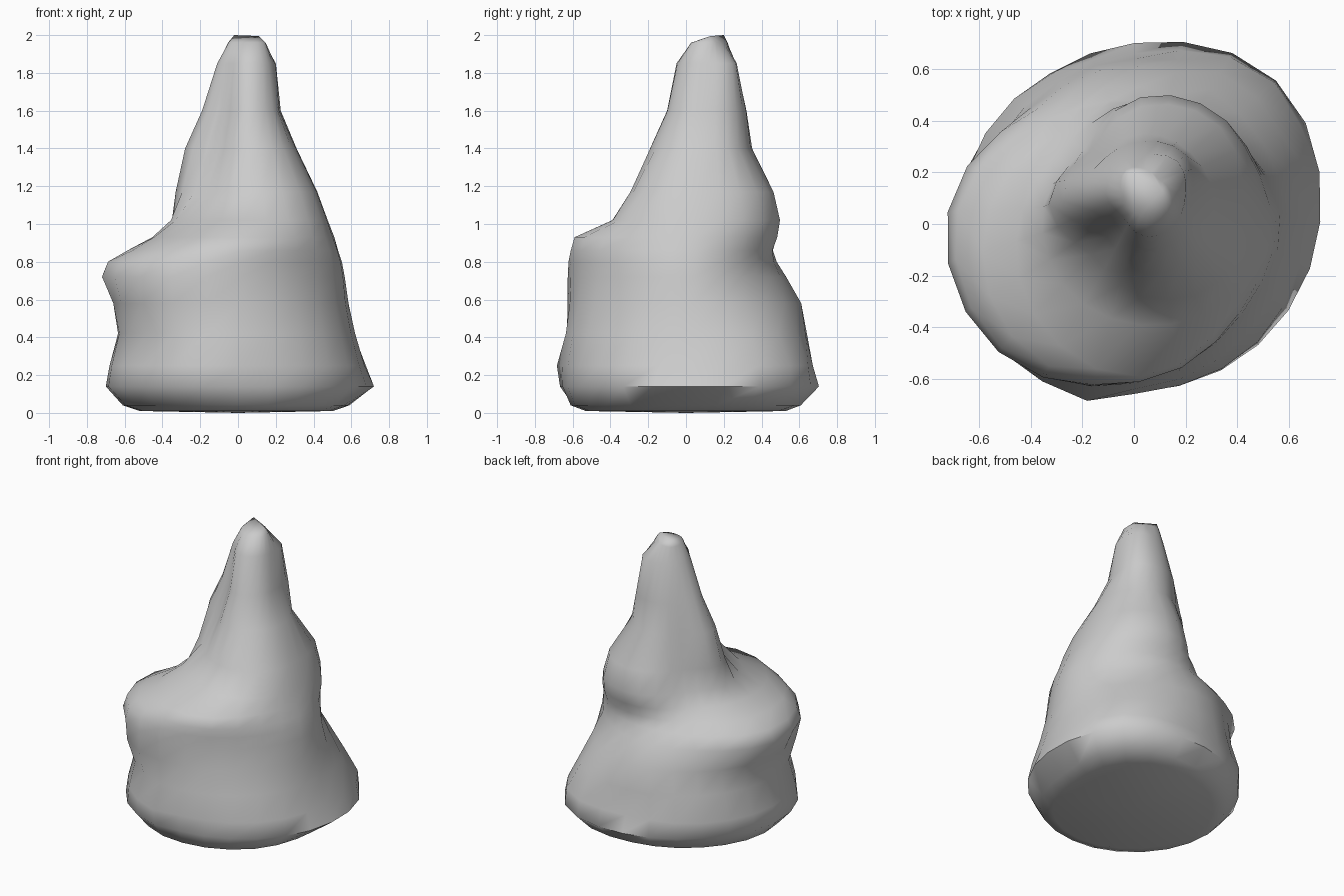
import bpy, bmesh, math

if "Cube" in bpy.data.objects:
    bpy.data.objects.remove(bpy.data.objects["Cube"])

SIDES = 24
# Each level: z, then reach from the z axis towards E NE N NW W SW S SE
LEVELS = [
    (0.01, .50, .57, .53, .50, .52, .52, .53, .52),
    (0.04, .58, .68, .60, .58, .61, .62, .61, .60),
    (0.14, .72, .78, .70, .66, .70, .71, .65, .67),
    (0.25, .67, .77, .66, .67, .68, .70, .65, .66),
    (0.42, .62, .68, .64, .62, .635, .66, .635, .61),
    (0.58, .585, .59, .61, .60, .65, .71, .615, .57),
    (0.72, .565, .51, .53, .58, .72, .72, .61, .55),
    (0.80, .55, .505, .48, .52, .68, .70, .61, .54),
    (0.86, .53, .51, .46, .45, .56, .64, .61, .53),
    (0.93, .51, .53, .48, .40, .43, .52, .59, .50),
    (1.02, .475, .535, .49, .34, .35, .36, .39, .46),
    (1.17, .42, .50, .455, .32, .33, .20, .28, .39),
    (1.40, .31, .35, .35, .28, .28, .11, .19, .25),
    (1.60, .22, .33, .32, .26, .19, .05, .10, .16),
    (1.85, .20, .29, .265, .20, .11, .01, .05, .11),
    (1.96, .14, .19, .21, .17, .05, -.03, -.03, .06),
]


def around(values, t):
    """Smooth periodic interpolation through the eight directions."""
    i = math.floor(t)
    f = t - i
    a, b, c, d = (values[(i + k) % 8] for k in (-1, 0, 1, 2))
    return b + 0.5 * f * (c - a + f * (2*a - 5*b + 4*c - d + f * (3*(b - c) + d - a)))


def knob(a, z):
    """Small lump low on the front left of the foot."""
    return 0.045 * math.exp(-((a - 4.4) / 0.22) ** 2 - ((z - 0.24) / 0.13) ** 2)


bm = bmesh.new()
rings = []
for z, *reach in LEVELS:
    # The spine leans backwards towards the tip
    cx, cy = 0.025 * z, 0.065 * z
    radii = [r - cx * math.cos(k * math.pi / 4) - cy * math.sin(k * math.pi / 4)
             for k, r in enumerate(reach)]
    ring = []
    for s in range(SIDES):
        a = 2 * math.pi * s / SIDES
        r = around(radii, 8 * s / SIDES) + knob(a, z)
        ring.append(bm.verts.new((cx + r * math.cos(a), cy + r * math.sin(a), z)))
    rings.append(ring)

# Skin between the rings
for low, high in zip(rings, rings[1:]):
    for s in range(SIDES):
        n = (s + 1) % SIDES
        bm.faces.new((low[s], low[n], high[n], high[s]))

# Slightly domed base
foot = bm.verts.new((0, 0, 0))
for s in range(SIDES):
    bm.faces.new((rings[0][(s + 1) % SIDES], rings[0][s], foot))

# Short slanted ridge at the tip: each rim point joins its nearer ridge end
ends = [bm.verts.new((0.11, 0.13, 1.995)), bm.verts.new((-0.02, 0.20, 2.0))]
rim = rings[-1]
side = [min((0, 1), key=lambda e: (v.co - ends[e].co).length) for v in rim]
for s in range(SIDES):
    n = (s + 1) % SIDES
    bm.faces.new((rim[s], rim[n], ends[side[s]]))
    if side[s] != side[n]:
        bm.faces.new((rim[n], ends[side[n]], ends[side[s]]))
bmesh.ops.recalc_face_normals(bm, faces=bm.faces)

mesh = bpy.data.meshes.new("rock_spire")
bm.to_mesh(mesh)
bm.free()
rock = bpy.data.objects.new("rock_spire", mesh)
bpy.context.collection.objects.link(rock)

bpy.context.view_layer.objects.active = rock
rock.select_set(True)
bpy.ops.object.shade_smooth_by_angle(angle=math.radians(60))
